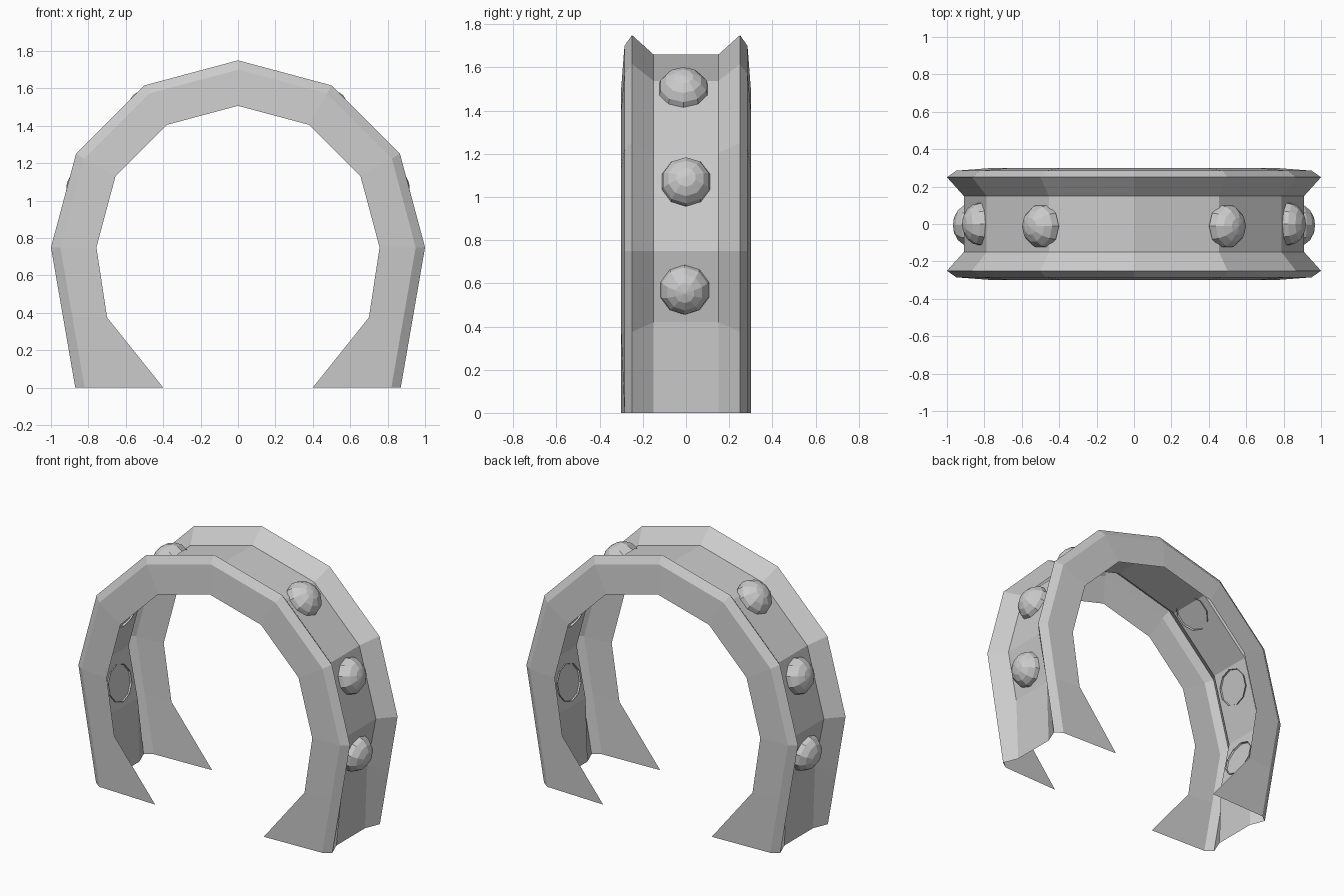
import bpy, bmesh
from math import radians, sin, cos, pi
from mathutils import Vector, Matrix

if "Cube" in bpy.data.objects:
    bpy.data.objects.remove(bpy.data.objects["Cube"])

grey = bpy.data.materials.new("light grey")
grey.use_nodes = True
colour = (0.6, 0.6, 0.6, 1)
grey.diffuse_color = colour
grey.node_tree.nodes["Principled BSDF"].inputs["Base Color"].default_value = colour

CENTRE_Z = 0.75
# Half cross-section: radius, depth, then (x, z) of the knee and of the foot
SECTION = [
    (0.91, 0.15, (0.845, 0.42), (0.83, 0)),     # groove floor edge
    (1.00, 0.25, (0.935, 0.375), (0.87, 0)),    # outer ridge
    (0.95, 0.285, (0.885, 0.375), (0.82, 0)),   # bevel
    (0.757, 0.30, (0.70, 0.375), (0.40, 0)),    # inner rim
]


def finish(bm, name):
    mesh = bpy.data.meshes.new(name)
    bm.to_mesh(mesh)
    bm.free()
    mesh.materials.append(grey)
    obj = bpy.data.objects.new(name, mesh)
    bpy.context.collection.objects.link(obj)
    mirror = obj.modifiers.new("Mirror", 'MIRROR')
    mirror.use_axis[0] = True
    return obj


def strand(bm, radius, y, knee, foot):
    """Points of one long edge, from the crown down to the foot."""
    points = []
    for angle in (90, 60, 30, 0):
        a = radians(angle)
        x = 0 if angle == 90 else radius * cos(a)
        points.append((x, CENTRE_Z + radius * sin(a)))
    return [bm.verts.new((x, y, z)) for x, z in points + [knee, foot]]


# Arch shell, grooved outside and open inside
bm = bmesh.new()
strands = [strand(bm, r, -y, k, f) for r, y, k, f in reversed(SECTION)]
strands += [strand(bm, r, y, k, f) for r, y, k, f in SECTION]
for a, b in zip(strands, strands[1:]):
    for i in range(len(a) - 1):
        bm.faces.new((a[i], a[i + 1], b[i + 1], b[i]))
finish(bm, "arch_shell")


# Faceted domes set in the groove
def dome(name, position, tilt):
    radius, height, sink, sides, rings = 0.12, 0.105, 0.012, 10, 4
    bm = bmesh.new()
    loops = []
    for j in range(rings):
        t = j * pi / 2 / rings
        loops.append([bm.verts.new((radius * cos(t) * cos(2 * pi * i / sides),
                                    radius * cos(t) * sin(2 * pi * i / sides),
                                    height * sin(t) - sink)) for i in range(sides)])
    top = bm.verts.new((0, 0, height - sink))
    for i in range(sides):
        n = (i + 1) % sides
        for low, high in zip(loops, loops[1:]):
            bm.faces.new((low[i], low[n], high[n], high[i]))
        bm.faces.new((loops[-1][i], loops[-1][n], top))
    turn = Matrix.Rotation(radians(90 - tilt), 4, 'Y')
    bm.transform(Matrix.Translation(Vector(position)) @ turn)
    finish(bm, name)


dome("upper_dome", (0.495, -0.012, 1.498), 45)
dome("middle_dome", (0.825, 0, 1.07), 15)
dome("lower_dome", (0.875, -0.006, 0.57), -11)
